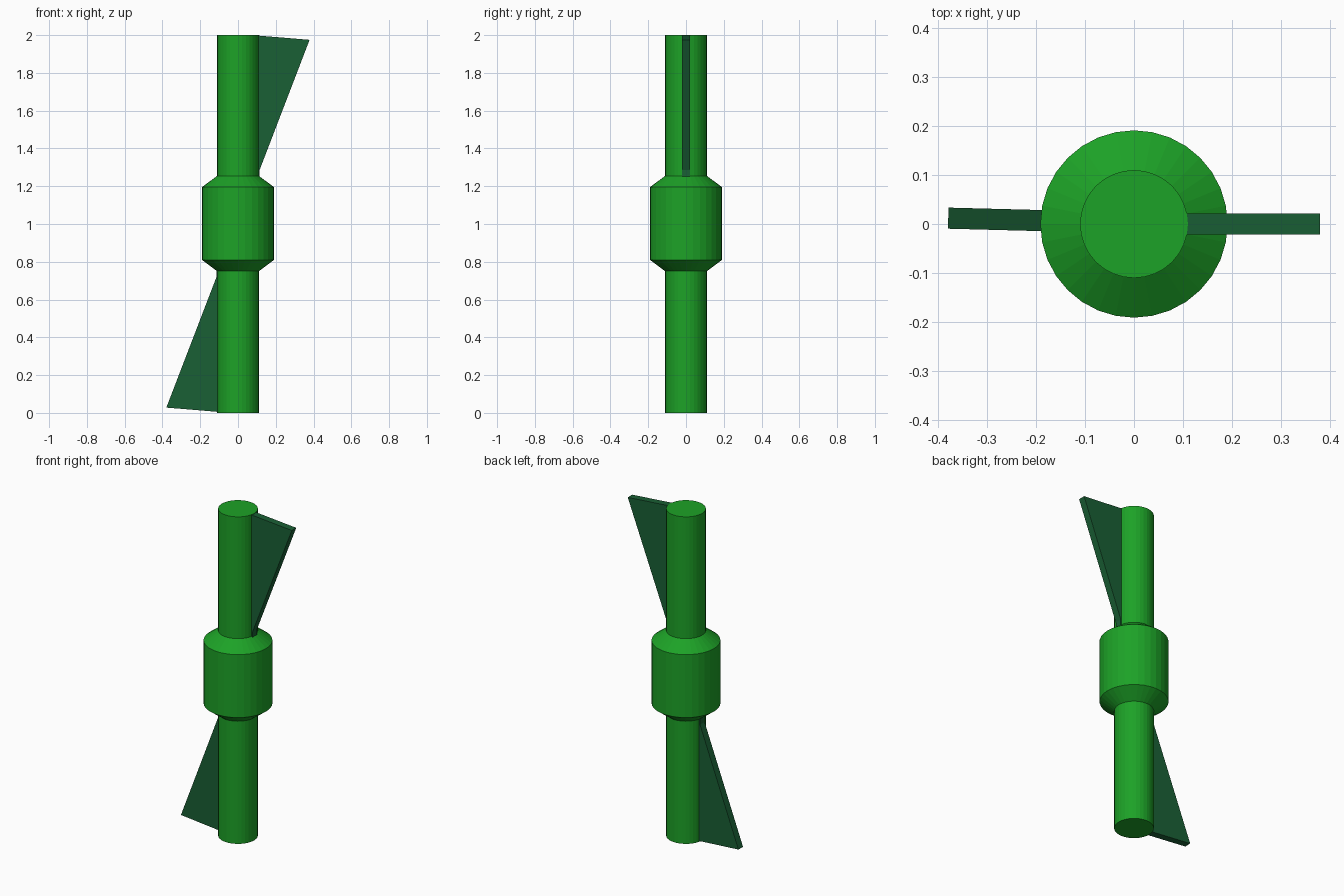
import bpy, bmesh, math

if "Cube" in bpy.data.objects:
    bpy.data.objects.remove(bpy.data.objects["Cube"])


def material(name, rgb):
    m = bpy.data.materials.new(name)
    m.diffuse_color = (*rgb, 1)
    m.use_nodes = True
    m.node_tree.nodes["Principled BSDF"].inputs["Base Color"].default_value = m.diffuse_color
    return m


BODY = material("green", (0.012, 0.36, 0.02))
FIN = material("dark_green", (0.01, 0.115, 0.035))


def finish(bm, name, mat):
    bmesh.ops.recalc_face_normals(bm, faces=bm.faces)
    me = bpy.data.meshes.new(name)
    bm.to_mesh(me)
    bm.free()
    me.materials.append(mat)
    ob = bpy.data.objects.new(name, me)
    bpy.context.collection.objects.link(ob)
    return ob


def lathe(name, profile, sides, mat):
    """Closed turned solid from (radius, z) pairs."""
    bm = bmesh.new()
    rings = [[bm.verts.new((r * math.cos(2 * math.pi * i / sides),
                            r * math.sin(2 * math.pi * i / sides), z))
              for i in range(sides)] for r, z in profile]
    for a, b in zip(rings, rings[1:]):
        for i in range(sides):
            j = (i + 1) % sides
            bm.faces.new((a[i], a[j], b[j], b[i]))
    bm.faces.new(rings[0])
    bm.faces.new(rings[-1])
    return finish(bm, name, mat)


def plate(name, outline, thick, mat):
    """Flat plate in the xz plane, thick along y."""
    bm = bmesh.new()
    face = bm.faces.new([bm.verts.new((x, -thick / 2, z)) for x, z in outline])
    ext = bmesh.ops.extrude_face_region(bm, geom=[face])["geom"]
    bmesh.ops.translate(bm, vec=(0, thick, 0),
                        verts=[v for v in ext if isinstance(v, bmesh.types.BMVert)])
    return finish(bm, name, mat)


# turned shaft with a thicker chamfered collar in the middle
lathe("shaft_and_collar",
      [(0.11, 0), (0.11, 0.75), (0.191, 0.81), (0.191, 1.195),
       (0.11, 1.255), (0.11, 2)], 32, BODY)

# tapered fins, the lower one turned half round
outline = [(0.1, 1.998), (0.379, 1.975), (0.114, 1.285), (0.114, 1.245), (0.1, 1.245)]
upper = plate("upper_fin", outline, 0.043, FIN)
lower = plate("lower_fin", [(-x, 2.003 - z) for x, z in outline], 0.043, FIN)
lower.location.y = 0.002
lower.rotation_euler.z = math.radians(-1.5)
